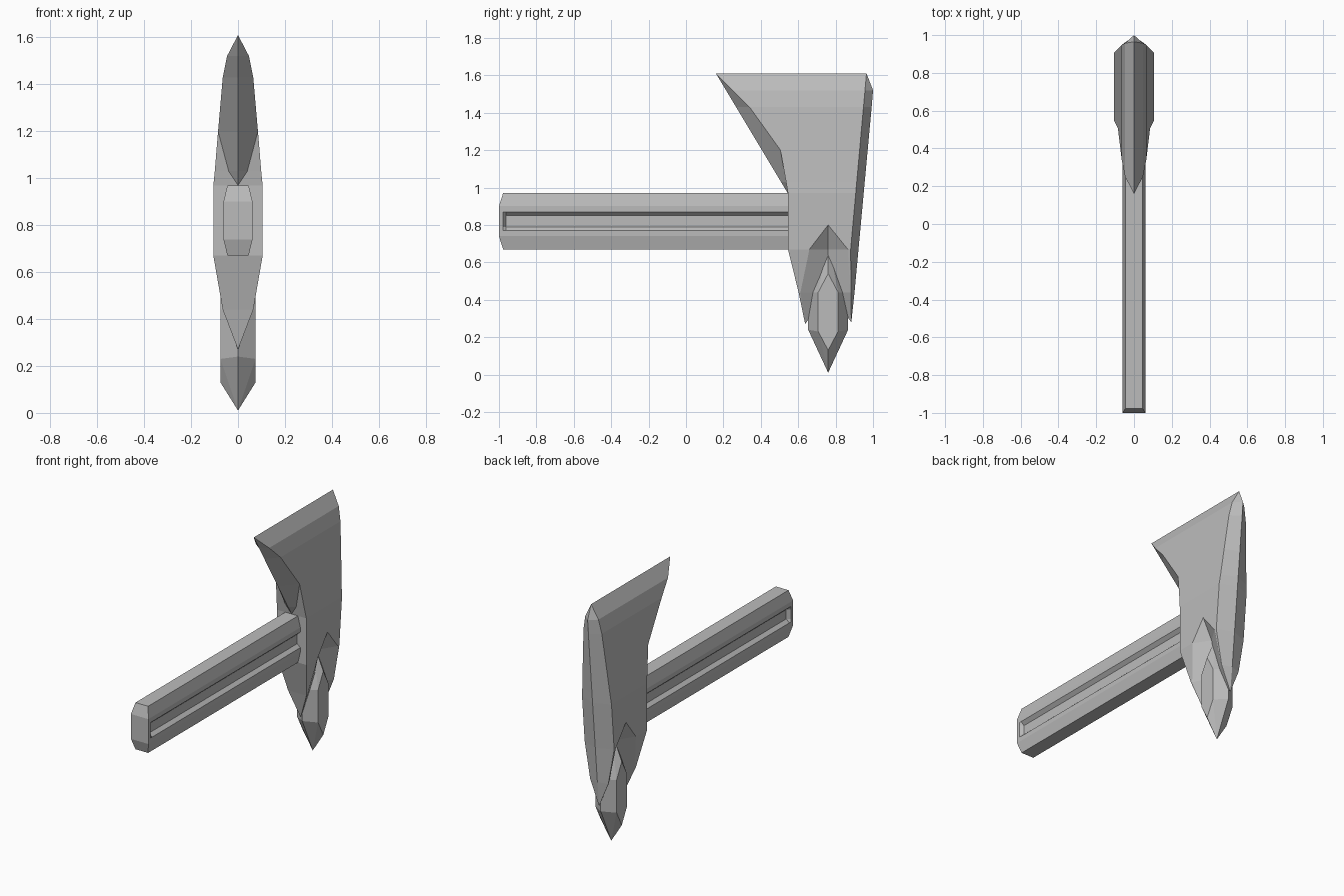
import bpy, bmesh

cube = bpy.data.objects.get("Cube")
if cube:
    bpy.data.objects.remove(cube, do_unlink=True)

grey = bpy.data.materials.new("plain_grey")
grey.use_nodes = True
grey.diffuse_color = (0.5, 0.5, 0.5, 1)
grey.node_tree.nodes["Principled BSDF"].inputs["Base Color"].default_value = (0.5, 0.5, 0.5, 1)


def finish(name, bm, mirrored=False):
    """Clean the mesh, make the object and mirror it across x if asked."""
    bmesh.ops.remove_doubles(bm, verts=bm.verts, dist=0.0005)
    bmesh.ops.recalc_face_normals(bm, faces=bm.faces)
    mesh = bpy.data.meshes.new(name)
    bm.to_mesh(mesh)
    bm.free()
    mesh.materials.append(grey)
    obj = bpy.data.objects.new(name, mesh)
    bpy.context.collection.objects.link(obj)
    if mirrored:
        obj.modifiers.new("mirror", 'MIRROR').use_axis[0] = True
    return obj


def loft(rows, caps=False):
    """Join open half sections, running from x = 0 round to x = 0."""
    bm = bmesh.new()
    grid = [[bm.verts.new(p) for p in row] for row in rows]
    for a, b in zip(grid, grid[1:]):
        for i in range(len(a) - 1):
            bm.faces.new((a[i], a[i + 1], b[i + 1], b[i]))
    if caps:
        bm.faces.new(grid[0])
        bm.faces.new(grid[-1])
    return bm


# Axe head: height, half width, front edge y, share of the width that is flat
stations = [
    (1.61, 0.0, 0.16, 1), (1.52, 0.047, 0.25, 1), (1.43, 0.065, 0.34, 1),
    (1.2, 0.085, 0.505, 1), (1.03, 0.099, 0.535, 0.4), (0.97, 0.105, 0.545, 0),
    (0.8, 0.105, 0.545, 0), (0.67, 0.105, 0.545, 0), (0.44, 0.065, 0.602, 0),
]
# Side notch that opens below the handle: front lip, valley x, back lip
notch = {0.67: (0.66, 0.04, 0.865), 0.44: (0.612, 0.0, 0.878)}
rows = []
for z, w, front, share in stations:
    ridge = 0.16 + 0.6 * (1.61 - z) if z >= 0.97 else front
    back = 0.965 - 0.09 * (1.61 - z) if z > 0.5 else 0.882
    spine = 0.965 if z > 1.6 else 1.0 - 0.0925 * (1.51 - min(z, 1.51))
    lip_a, valley, lip_b = notch.get(z, (0.76, w, 0.76))
    rows.append([(0, ridge, z), (w * share, front, z), (w, front, z),
                 (w, lip_a, z), (valley, 0.76, z), (w, lip_b, z),
                 (w, back, z), (0, spine, z)])
# The two prongs come to points beside the spike
rows.append([(0, 0.637, 0.27)] * 4 + [(0, 0.76, 0.44)] + [(0, 0.884, 0.28)] * 3)
finish("axe_head", loft(rows), mirrored=True)

# Handle with chamfered end and a long groove down each side
section = [(0, 0.97), (0.045, 0.97), (0.062, 0.9), (0.062, 0.87), (0.04, 0.85),
           (0.04, 0.79), (0.062, 0.77), (0.062, 0.74), (0.045, 0.67), (0, 0.67)]
rows = []
for y, tip, grooved in [(-1, True, False), (-0.978, False, False),
                        (-0.962, False, True), (0.6, False, True)]:
    row = []
    for i, (x, z) in enumerate(section):
        if i in (4, 5) and not grooved:
            x = 0.062
        if tip:
            z = min(max(z, 0.74), 0.9)
            x = 0.062 if x else 0
        row.append((x, y, z))
    rows.append(row)
finish("handle", loft(rows, caps=True), mirrored=True)

# Faceted spike wedged between the prongs
bm = bmesh.new()
for y, z in [(0, 0.01), (0.107, 0.24), (0.107, 0.44), (0, 0.72)]:
    for side in (-1, 1):
        bm.verts.new((0, 0.76 + side * y, z))
for y, z in [(0, 0.13), (0.053, 0.23), (0.053, 0.44), (0, 0.54)]:
    for side in (-1, 1):
        for x in (-0.075, 0.075):
            bm.verts.new((x, 0.76 + side * y, z))
bmesh.ops.remove_doubles(bm, verts=bm.verts, dist=0.0005)
bmesh.ops.convex_hull(bm, input=bm.verts)
bmesh.ops.dissolve_limit(bm, angle_limit=0.02, verts=bm.verts, edges=bm.edges)
finish("spike", bm)
